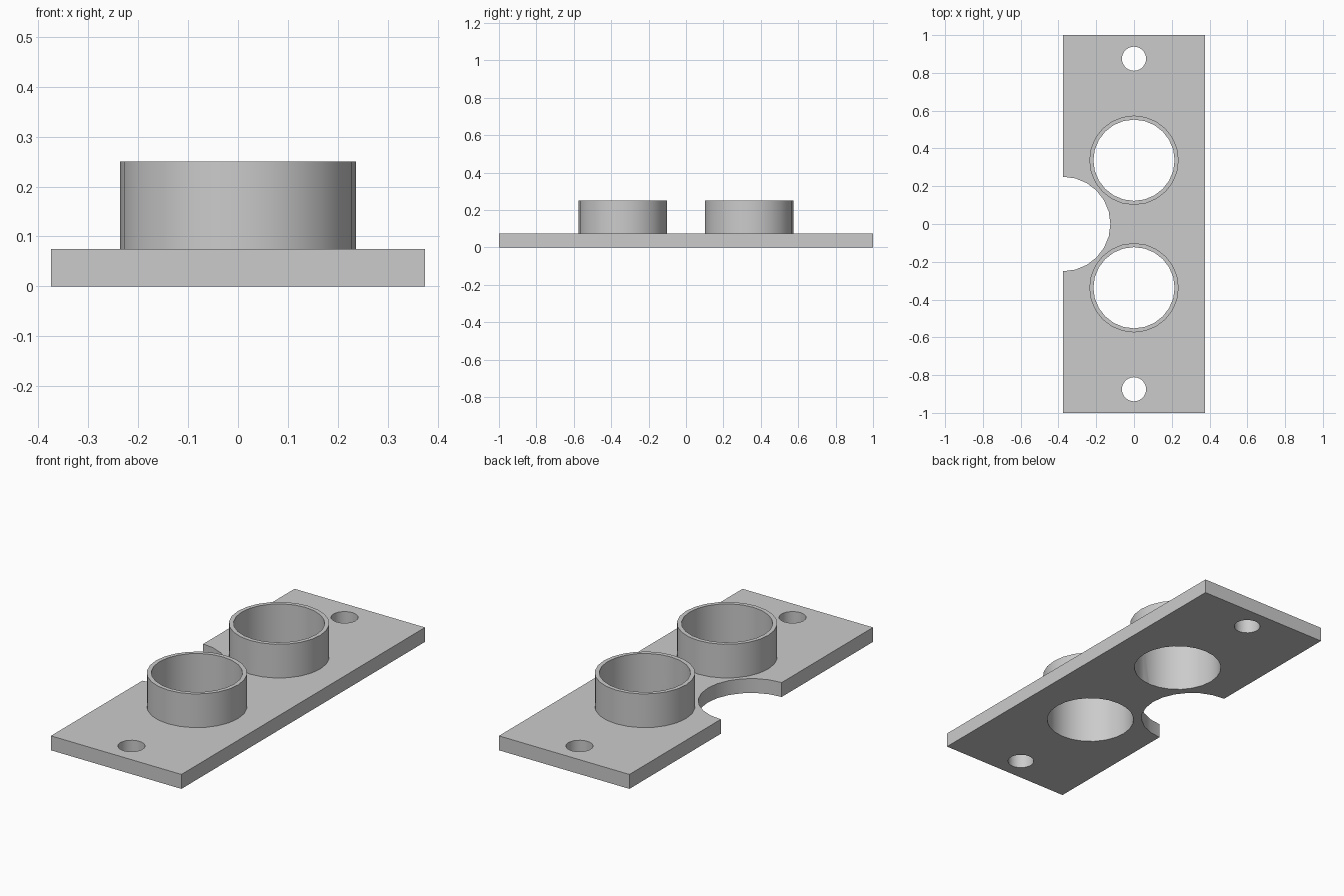
import bpy
import math

if "Cube" in bpy.data.objects:
    bpy.data.objects.remove(bpy.data.objects["Cube"], do_unlink=True)

WIDTH, LENGTH, THICK, TOP = 0.75, 2.0, 0.075, 0.25
SEGMENTS = 24

grey = bpy.data.materials.new("light_grey")
grey.use_nodes = True
grey.diffuse_color = (0.6, 0.6, 0.6, 1)
grey.node_tree.nodes["Principled BSDF"].inputs["Base Color"].default_value = (0.6, 0.6, 0.6, 1)


def cylinder(name, x, y, radius, bottom, top):
    bpy.ops.mesh.primitive_cylinder_add(
        vertices=SEGMENTS, radius=radius, depth=top - bottom,
        location=(x, y, (bottom + top) / 2))
    obj = bpy.context.object
    obj.name = name
    obj.hide_render = True
    return obj


def combine(target, tool, operation):
    mod = target.modifiers.new(tool.name, 'BOOLEAN')
    mod.operation = operation
    mod.solver = 'EXACT'
    mod.object = tool
    bpy.context.view_layer.objects.active = target
    bpy.ops.object.modifier_apply(modifier=mod.name)
    bpy.data.objects.remove(tool, do_unlink=True)


# Flat rectangular base
bpy.ops.mesh.primitive_cube_add(size=1, location=(0, 0, THICK / 2))
plate = bpy.context.object
plate.name = "mounting_plate_with_sockets"
plate.scale = (WIDTH, LENGTH, THICK)
bpy.ops.object.transform_apply(location=True, rotation=False, scale=True)
plate.data.materials.append(grey)

# Raised round sockets, bored through, and a screw hole at each end
for side in (-1, 1):
    combine(plate, cylinder("socket_wall", 0, side * 0.3375, 0.2365, THICK / 2, TOP), 'UNION')
    combine(plate, cylinder("socket_bore", 0, side * 0.3375, 0.215, -0.1, TOP + 0.1), 'DIFFERENCE')
    combine(plate, cylinder("screw_hole", 0, side * 0.875, 0.064, -0.1, TOP), 'DIFFERENCE')

# Half-round notch in the right edge
combine(plate, cylinder("edge_notch", -WIDTH / 2, 0, 0.25, -0.1, TOP), 'DIFFERENCE')

# Smooth round walls with crisp rims
bpy.ops.object.select_all(action='DESELECT')
plate.select_set(True)
bpy.context.view_layer.objects.active = plate
bpy.ops.object.shade_smooth_by_angle(angle=math.radians(30))
